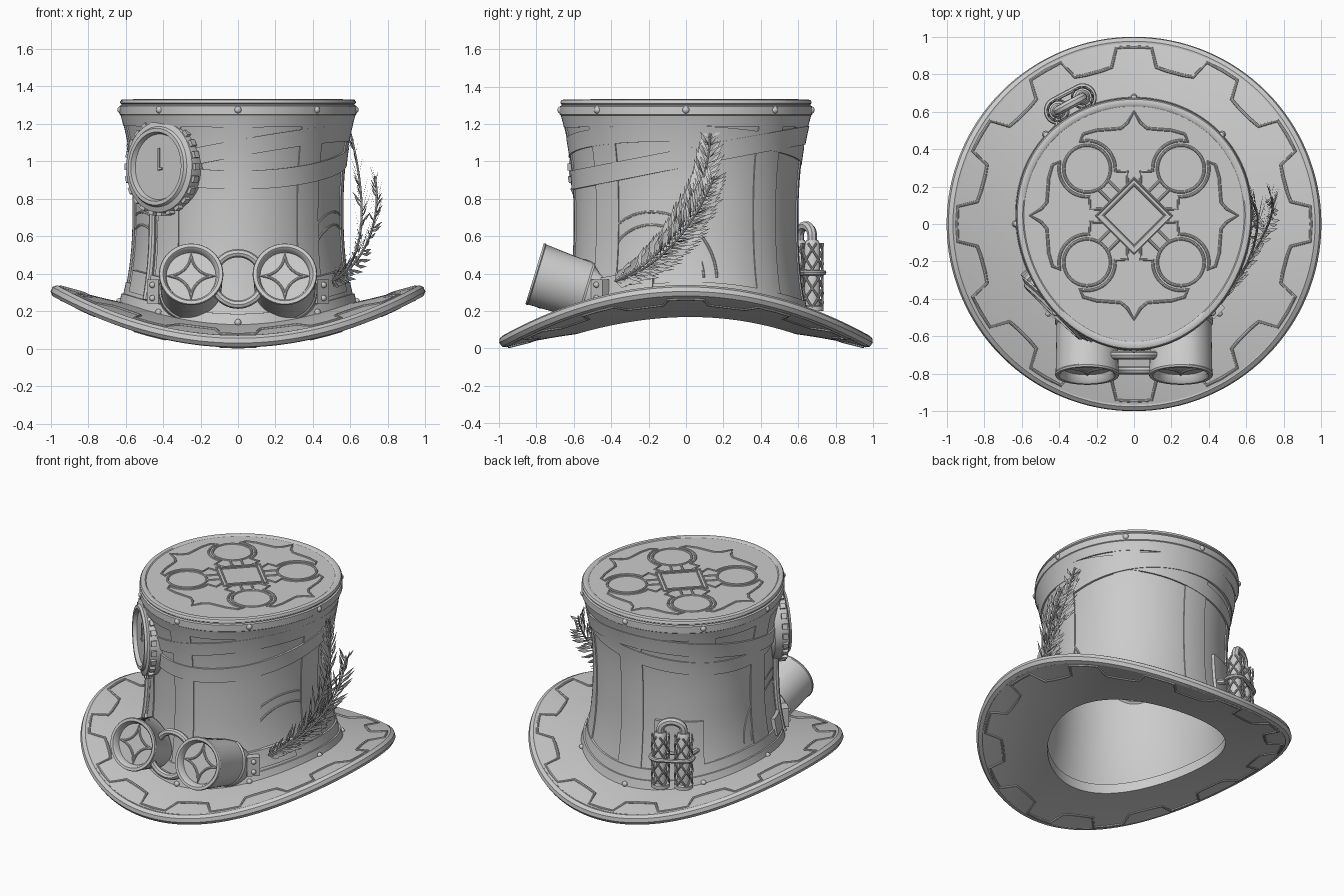
import bpy, bmesh, math, random
from math import sin, cos, pi, radians
from mathutils import Vector, geometry

random.seed(4)
cube = bpy.data.objects.get("Cube")
if cube:
    bpy.data.objects.remove(cube)

grey = bpy.data.materials.new("plain_grey")
grey.use_nodes = True
grey.diffuse_color = (.6, .6, .6, 1)
grey.node_tree.nodes["Principled BSDF"].inputs["Base Color"].default_value = (.6, .6, .6, 1)
TOP = 1.25
made = []


# ---- helpers ----
def add(name, bm):
    bmesh.ops.remove_doubles(bm, verts=bm.verts, dist=1e-5)
    bmesh.ops.recalc_face_normals(bm, faces=bm.faces)
    me = bpy.data.meshes.new(name)
    bm.to_mesh(me)
    bm.free()
    me.materials.append(grey)
    ob = bpy.data.objects.new(name, me)
    bpy.context.collection.objects.link(ob)
    made.append(ob)


def grid(name, nu, nv, fn, wrap_u=False, wrap_v=False):
    bm = bmesh.new()
    vs = [[bm.verts.new(fn(i, j)) for j in range(nv)] for i in range(nu)]
    for i in range(nu if wrap_u else nu - 1):
        for j in range(nv if wrap_v else nv - 1):
            k, m = (i + 1) % nu, (j + 1) % nv
            bm.faces.new((vs[i][j], vs[k][j], vs[k][m], vs[i][m]))
    add(name, bm)


def tube(name, paths, r, cyclic=False):
    cu = bpy.data.curves.new(name, 'CURVE')
    cu.dimensions = '3D'
    cu.bevel_depth, cu.bevel_resolution, cu.use_fill_caps = r, 2, True
    for path in paths:
        sp = cu.splines.new('POLY')
        sp.points.add(len(path) - 1)
        for p, co in zip(sp.points, path):
            p.co = (*co, 1)
        sp.use_cyclic_u = cyclic
    tmp = bpy.data.objects.new(name, cu)
    bpy.context.collection.objects.link(tmp)
    bm = bmesh.new()
    bm.from_mesh(tmp.evaluated_get(bpy.context.evaluated_depsgraph_get()).to_mesh())
    bpy.data.objects.remove(tmp)
    add(name, bm)


def frame(origin, axis):
    q = Vector(axis).normalized().to_track_quat('Z', 'Y')
    return lambda x, y, z: Vector(origin) + q @ Vector((x, y, z))


def lathe(name, profile, f, n=48):
    grid(name, n, len(profile), lambda i, j: f(
        profile[j][0] * cos(2 * pi * i / n), profile[j][0] * sin(2 * pi * i / n), profile[j][1]), True)


def boxes(name, items):
    bm = bmesh.new()
    for f, c, s in items:
        for v in bmesh.ops.create_cube(bm, size=1)['verts']:
            v.co = f(*(c[k] + v.co[k] * s[k] for k in range(3)))
    add(name, bm)


def rivets(name, points, r=.02):
    bm = bmesh.new()
    for p in points:
        for v in bmesh.ops.create_uvsphere(bm, u_segments=12, v_segments=8, radius=r)['verts']:
            v.co += Vector(p)
    add(name, bm)


def arc(cx, cy, r, a0, a1, n=16):
    return [(cx + r * cos(radians(a0 + (a1 - a0) * i / n)),
             cy + r * sin(radians(a0 + (a1 - a0) * i / n))) for i in range(n + 1)]


# ---- hat surfaces ----
def brim_z(x, y):
    return .165 + .15 * x * x - .135 * y * y


def egg(t, s=1, off=0):
    return (.63 * s + off) * cos(t) * (1 + .075 * sin(t)), (.675 * s + off) * sin(t)


def wall(t, u, off=0):
    x, y = egg(t, .88 + .1 * abs(2 * u - 1) ** 2.4, off)
    zb = brim_z(*egg(t, .98))
    return Vector((x, y, zb + (TOP - zb) * u))


def wall_z(t, z, off=0):
    zb = brim_z(*egg(t, .98))
    return wall(t, (z - zb) / (TOP - zb), off)


def patch(name, a0, a1, lo, hi, off, nu=64, nv=6, fn=wall):
    """Thin raised strap on the wall; lo and hi are functions of the angle."""
    full = a1 - a0 >= 360

    def point(i, j):
        ii, jj = min(max(i - 1, 0), nu), min(max(j - 1, 0), nv)
        t = radians(a0 + (a1 - a0) * ii / nu)
        edge = j in (0, nv + 2) or (not full and i in (0, nu + 2))
        return fn(t, lo(t) + (hi(t) - lo(t)) * jj / nv, -.01 if edge else off)
    grid(name, nu + 3, nv + 3, point)


# ---- brim with rolled edge and toothed outline ----
def brim_point(i, j):
    t = 2 * pi * i / 128
    k = (j if j < 10 else 19 - j) / 9
    ix, iy = egg(t, .87)
    x, y = ix + (.965 * cos(t) - ix) * k, iy + (.965 * sin(t) - iy) * k
    return x, y, brim_z(x, y) + (.024 + .009 * k if j < 10 else -.042 + .009 * k)


grid("brim", 128, 20, brim_point, True, True)
tube("brim_edge", [[(.966 * cos(t), .966 * sin(t), brim_z(.966 * cos(t), .966 * sin(t)))
                    for t in (2 * pi * i / 128 for i in range(128))]], .034, True)
tooth = [(-.19, .945), (0, .945), (.19, .945), (.27, .845), (.4, .835), (.6, .835), (.73, .845)]
for name, dz in (("brim_gear_top", .031), ("brim_gear_under", -.034)):
    path = []
    for k in range(12):
        for p, r in tooth:
            x, y = r * cos((k + p) * pi / 6), r * sin((k + p) * pi / 6)
            path.append((x, y, brim_z(x, y) + dz))
    tube(name, [path], .009, True)

# ---- crown, lining and lid ----
grid("crown", 128, 33, lambda i, j: wall(2 * pi * i / 128, j / 32), True)
grid("lining", 128, 17, lambda i, j: wall(2 * pi * i / 128, j / 16 * .98, -.03), True)
lid = [(0, 1.23), (.95, 1.23), (.99, 1.245), (1, 1.25), (1, 1.295), (.985, 1.3), (.985, 1.305), (.995, 1.31),
       (.995, 1.318), (.985, 1.328), (.97, 1.331), (.94, 1.33), (.93, 1.325), (0, 1.325)]
grid("lid", 128, len(lid), lambda i, j: (*egg(2 * pi * i / 128, lid[j][0]), lid[j][1]), True)
rivets("lid_rivets", [(*egg(k * pi / 4, .99), 1.275) for k in range(8)])
rivets("base_rivets", [wall(k * pi / 4, .03, .024) for k in range(8)], .018)

# ---- straps on the crown ----
patch("base_band", 0, 360, lambda t: -.01, lambda t: .07, .022, 128)
patch("hat_band", 0, 360, lambda t: .07, lambda t: .13, .012, 128)
patch("top_band", 0, 360, lambda t: .94, lambda t: 1, .009, 128)
for k in range(8):
    patch("upright_strap", k * 45 - 8, k * 45 + 8, lambda t: .1, lambda t: .96, .007, 8, 24)
rise = lambda t: 1.02 + .12 * sin(t)
cross = lambda t: 1.05 + .1 * cos(t + .2)
patch("wrap_strap", 0, 360, lambda t: rise(t) - .05, lambda t: rise(t) + .05, .014, 128, fn=wall_z)
patch("cross_strap", 0, 360, lambda t: cross(t) - .045, lambda t: cross(t) + .045, .01, 128, fn=wall_z)
for t0 in (radians(-18), radians(198)):
    tube("side_gear_relief", [[wall_z(t0 + x / .6, z, -.003) for x, z in arc(0, .38, r, 0, 180, 40)]
                              for r in (.28, .35)], .008)

# ---- lid ornament ----
half = [(.035, .17), (.035, .235)] + arc(.25, .25, .15, 185, 75) + \
       [(.27, .435), (.2, .455), (.13, .46), (.07, .465), (.035, .495)]
blade = half + [(0, .555)] + [(-x, y) for x, y in reversed(half)]
paths, stems = [], []
for k in range(4):
    c, s = cos(k * pi / 2), sin(k * pi / 2)
    turn = lambda pts: [(x * c - y * s, x * s + y * c + .045, 1.325) for x, y in pts]
    paths.append(turn(arc(.25, .25, .125, 0, 360, 32)[:-1]))
    stems.append(turn(blade))
    stems += [turn([(.105 + d, .105 - d), (.162 + d, .162 - d)]) for d in (-.025, .025)]
for r in (.2, .165):
    paths.append([(r * x, r * y + .045, 1.325) for x, y in ((1, 0), (0, 1), (-1, 0), (0, -1))])
tube("lid_ornament", paths, .008, True)
tube("lid_ornament_blades", stems, .008)

# ---- goggles, their backs trimmed to the crown ----
cup = [(0, -.42), (.15, -.42), (.172, -.4), (.172, -.28), (.163, -.27), (.168, 0), (.172, .005), (.168, .015),
       (.15, .015), (.14, .005), (.132, -.03), (0, -.03)]


def trimmed(f):
    def place(x, y, z):
        p = f(x, y, z)
        p.y = min(p.y, .015 - .628 * math.sqrt(max(0, 1 - (p.x / .566) ** 2)))
        return p
    return place


for side, word in ((-1, "right"), (1, "left")):
    f = frame((side * .25, -.795, .395), (0, -.957, .29))
    lathe(word + "_goggle", cup, trimmed(f))
    star = [p for k in range(4) for p in arc(.125 * (1, -1, -1, 1)[k], .125 * (1, 1, -1, -1)[k], .125,
                                             270 + 90 * k, 180 + 90 * k, 10)[:-1]]
    tube(word + "_lens_star", [[f(x, y, -.028) for x, y in star]], .007, True)
    g = frame((side * .448, -.47, .305), (side * .7, -.7, 0))
    boxes(word + "_buckle", [(g, (0, 0, -.015), (.085, .13, .05))])
    rivets(word + "_buckle_rivets", [g(0, d, .012) for d in (-.035, .035)], .016)
    mid = -42 if side > 0 else 222
    patch(word + "_goggle_strap", mid - 26, mid + 26, lambda t: .09, lambda t: .2, .025, 24)
tube("upper_bridge", [[(x, -.7, z) for x, z in arc(0, .38, .13, 30, 150)]], .022)
tube("lower_bridge", [[(x, -.78, z) for x, z in arc(0, .37, .135, 210, 330)]], .022)

# ---- gauge on the crown ----
f = frame(wall_z(radians(-136), .97, .022), (-.69, -.72, .03))
lathe("gauge", [(0, -.04), (.22, -.08), (.24, -.06), (.248, 0), (.243, .03), (.215, .04), (.205, .055),
                (.185, .055), (.175, .03), (0, .03)], f)
boxes("gauge_teeth", [(frame(f(.25 * cos(a), .25 * sin(a), .005), f(cos(a), sin(a), 0) - f(0, 0, 0)),
                       (0, 0, 0), (.035, .035, .025)) for a in (2 * pi * k / 24 for k in range(24))])
boxes("gauge_hand", [(f, (0, .04, .034), (.012, .12, .008)), (f, (.01, -.01, .034), (.035, .012, .008))])
tube("gauge_pipe", [[wall_z(radians(-146), .26 + .05 * k, .02) for k in range(11)]], .02)


# ---- feathers ----
def feather(name, *handles):
    n, bm = 36, bmesh.new()
    spine = geometry.interpolate_bezier(*(Vector(p) for p in handles), n)
    for i in range(n - 1):
        tan = (spine[i + 1] - spine[max(i - 1, 0)]).normalized()
        out = tan.cross(Vector((1, 0, 0))).normalized()
        for sgn in (-1, 1):
            size = (.08 + .08 * sin(pi * i / n)) * random.uniform(.85, 1.1)
            way = (out * sgn * .6 + tan * .8 + Vector((random.uniform(-.35, .3), 0, 0))).normalized()
            wide = way.cross(Vector((1, 0, 0))).normalized() * .01
            mid = spine[i] + way * size * .55 + out * sgn * .008
            bm.faces.new([bm.verts.new(v) for v in (spine[i], mid + wide, spine[i] + way * size, mid - wide)])
    add(name, bm)
    tube(name + "_quill", [spine], .006)


feather("long_feather", (.5, -.38, .36), (.68, -.15, .45), (.7, .12, .75), (.6, .13, 1.15))
feather("short_feather", (.5, -.38, .36), (.64, -.15, .42), (.78, .05, .65), (.73, .15, .92))

# ---- twin tanks at the back ----
centres = [Vector((-.405, .605, 0)), Vector((-.275, .675, 0))]
up = Vector((0, 0, 1))
for c in centres:
    lathe("tank", [(0, .2), (.06, .2), (.06, .225), (.042, .23), (.042, .56), (.03, .58), (0, .585)],
          lambda x, y, z, c=c: c + Vector((x, y, z)), 24)
    tube("tank_lattice", [[c + Vector((.056 * cos(a + d * k * .22), .056 * sin(a + d * k * .22), .22 + .018 * k))
                           for k in range(20)] for d in (-1, 1) for a in (2 * pi * m / 5 for m in range(5))], .006)
mid, span = (centres[0] + centres[1]) / 2, (centres[1] - centres[0]) / 2
tube("tank_pipe", [[centres[1] + up * .56] + [mid + span * x + up * (.6 + .055 * z) for x, z in arc(0, 0, 1, 0, 180)]
                   + [centres[0] + up * .56]], .026)
along = span.normalized()
back = along.cross(up)
loop = [mid + along * (x + (.074 if x > 0 else -.074)) + back * y + up * .405 for x, y in arc(0, 0, .062, 0, 360, 32)]
tube("tank_clamp", [loop[:-1]], .014, True)
tube("tank_brackets", [[c + up * .405, wall_z(radians(a), .405)] for c, a in zip(centres, (133, 108))], .018)
patch("tank_backplate", 106, 136, lambda t: .25, lambda t: .6, .02, 12, 6, wall_z)

# ---- shading ----
bpy.ops.object.select_all(action='DESELECT')
for ob in made:
    ob.select_set(True)
bpy.context.view_layer.objects.active = made[0]
bpy.ops.object.shade_smooth_by_angle(angle=radians(35))
